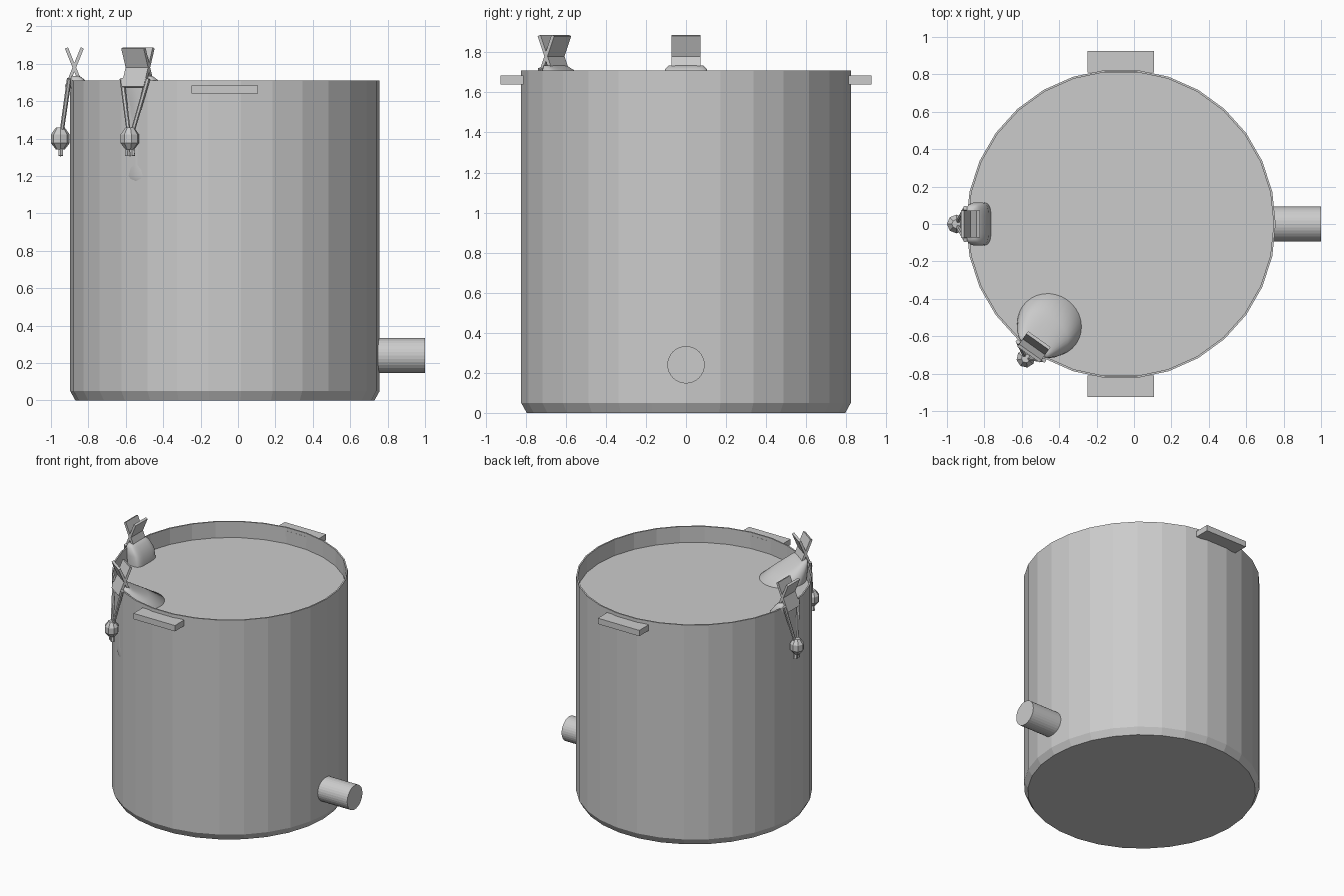
import bpy, bmesh, math
from mathutils import Matrix, Vector

if "Cube" in bpy.data.objects:
    bpy.data.objects.remove(bpy.data.objects["Cube"])

CX = -0.07                 # pot axis


def make(name, bm, mat=Matrix(), smooth=False):
    bmesh.ops.recalc_face_normals(bm, faces=bm.faces)
    bm.transform(mat)
    me = bpy.data.meshes.new(name)
    bm.to_mesh(me)
    bm.free()
    for p in me.polygons:
        p.use_smooth = smooth
    ob = bpy.data.objects.new(name, me)
    bpy.context.collection.objects.link(ob)
    return ob


def loft(name, rings, mat=Matrix(), smooth=False):
    """Skin a list of closed rings of points and cap both ends."""
    bm = bmesh.new()
    vs = [[bm.verts.new(p) for p in r] for r in rings]
    n = len(vs[0])
    for a, b in zip(vs, vs[1:]):
        for i in range(n):
            j = (i + 1) % n
            bm.faces.new((a[i], a[j], b[j], b[i]))
    bm.faces.new(vs[0])
    bm.faces.new(vs[-1])
    return make(name, bm, mat, smooth)


def ring(cx, z, rx, ry, n, power=1.0):
    pts = []
    for i in range(n):
        a = 2 * math.pi * i / n
        c, s = math.cos(a), math.sin(a)
        pts.append((cx + rx * math.copysign(abs(c) ** power, c),
                    ry * math.copysign(abs(s) ** power, s), z))
    return pts


def box(name, centre, size, mat=Matrix()):
    bm = bmesh.new()
    bmesh.ops.create_cube(bm, size=1)
    return make(name, bm, mat @ Matrix.Translation(centre) @ Matrix.Diagonal((*size, 1)))


def rod(name, a, b, r1, r2, n, mat=Matrix()):
    a, b = Vector(a), Vector(b)
    bm = bmesh.new()
    bmesh.ops.create_cone(bm, cap_ends=True, segments=n, radius1=r1, radius2=r2,
                          depth=(b - a).length)
    rot = (b - a).to_track_quat('Z', 'Y').to_matrix().to_4x4()
    return make(name, bm, mat @ Matrix.Translation((a + b) / 2) @ rot)


# Pot shell with chamfered foot and recessed contents surface
R = 0.8275
loft("pot", [ring(CX, z, r, r, 30) for r, z in
             [(R - 0.028, 0), (R, 0.05), (R, 1.71), (R - 0.011, 1.71), (R - 0.011, 1.585)]])

# Side handles and outlet pipe
for s, label in ((1, "back"), (-1, "front")):
    box("handle_" + label, (CX, s * 0.868, 1.662), (0.355, 0.114, 0.045))
rod("outlet_pipe", (0.70, 0, 0.24), (1.0, 0, 0.24), 0.093, 0.093, 32)


def hanging_bag(tag, angle, sections):
    # local x points outward from the pot axis, local y along the rim
    m = Matrix.Translation((CX, 0, 0)) @ Matrix.Rotation(math.radians(angle), 4, 'Z')
    loft("bag_" + tag, [ring(u, z, ru, rv, 32, p) for u, z, ru, rv, p in sections], m, True)
    # Crossed clip plates
    for s in (1, -1):
        tilt = Matrix.Translation((0.805, 0, 1.78)) @ Matrix.Rotation(s * math.radians(22), 4, 'Y')
        box("clip_plate_" + tag, (0, 0, 0), (0.018, 0.147, 0.225), m @ tilt)
    # Drawstrings meeting at a toggle bead
    for s in (1, -1):
        rod("drawstring_" + tag, (0.832, s * 0.085, 1.72), (0.872, s * 0.014, 1.44),
            0.013, 0.011, 6, m)
    loft("toggle_" + tag, [ring(0.88, z, r, r, 8) for z, r in
                           [(1.342, 0.024), (1.375, 0.05), (1.422, 0.05), (1.458, 0.024)]], m)
    for s in (1, -1):
        rod("string_tail_" + tag, (0.878, s * 0.010, 1.36), (0.878, s * 0.017, 1.307),
            0.013, 0.015, 6, m)


# Slim bag, and full bag bulging through the contents
hanging_bag("slim", 180, [
    (0.800, 1.735, 0.022, 0.085, 0.5), (0.790, 1.715, 0.04, 0.105, 0.5),
    (0.765, 1.66, 0.058, 0.115, 0.5), (0.755, 1.58, 0.062, 0.115, 0.5),
    (0.750, 1.20, 0.062, 0.115, 0.5)])
hanging_bag("full", 234.7, [
    (0.800, 1.735, 0.022, 0.085, 0.6), (0.785, 1.715, 0.04, 0.105, 0.7),
    (0.725, 1.65, 0.105, 0.145, 0.9), (0.662, 1.585, 0.165, 0.175, 1),
    (0.655, 1.50, 0.17, 0.18, 1), (0.652, 1.26, 0.172, 0.18, 1),
    (0.652, 1.20, 0.178, 0.18, 1), (0.65, 1.14, 0.165, 0.17, 1),
    (0.65, 1.08, 0.10, 0.10, 1)])
